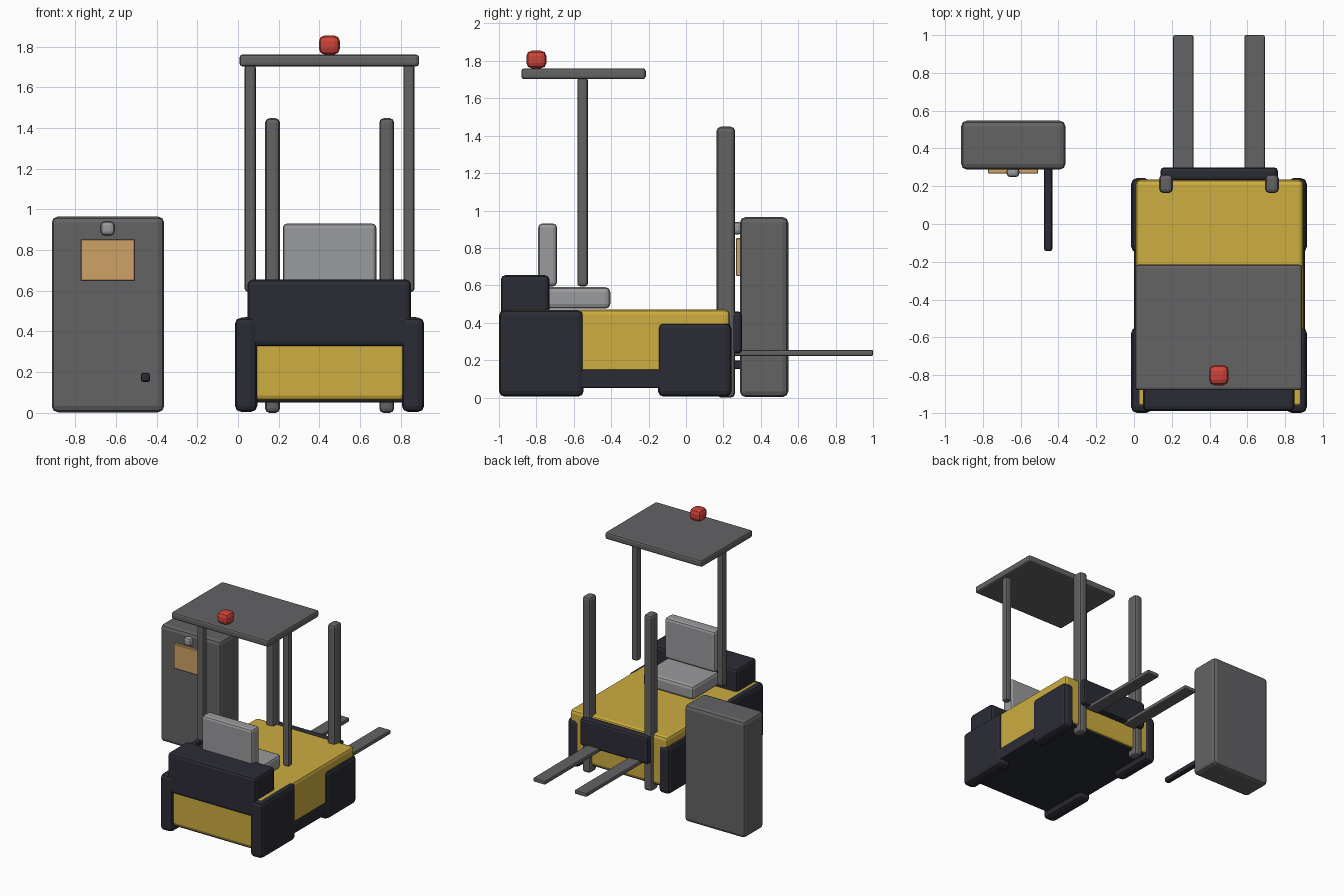
import bpy, bmesh

if "Cube" in bpy.data.objects:
    bpy.data.objects.remove(bpy.data.objects["Cube"])


def material(name, r, g, b):
    lin = [((c / 255 + 0.055) / 1.055) ** 2.4 for c in (r, g, b)]
    m = bpy.data.materials.new(name)
    m.diffuse_color = (*lin, 1)
    m.use_nodes = True
    m.node_tree.nodes["Principled BSDF"].inputs["Base Color"].default_value = m.diffuse_color
    return m


YELLOW = material("yellow paint", 205, 173, 64)
BLACK = material("blue black", 43, 44, 53)
GREY = material("dark grey", 99, 99, 101)
LIGHT = material("light grey", 154, 155, 157)
RED = material("beacon red", 206, 67, 56)
ORANGE = material("label orange", 207, 162, 103)


def box(name, mat, x, y, z, bevel=0.02, segments=2):
    """Rounded box spanning the given (min, max) ranges."""
    bm = bmesh.new()
    bmesh.ops.create_cube(bm, size=1)
    for v in bm.verts:
        v.co = [r[0] + (c + 0.5) * (r[1] - r[0]) for c, r in zip(v.co, (x, y, z))]
    if bevel:
        bmesh.ops.bevel(bm, geom=bm.edges[:], offset=bevel, offset_type='OFFSET',
                        segments=segments, profile=0.5, affect='EDGES')
    me = bpy.data.meshes.new(name)
    bm.to_mesh(me)
    bm.free()
    me.materials.append(mat)
    ob = bpy.data.objects.new(name, me)
    bpy.context.collection.objects.link(ob)
    return ob


CENTRE = 0.45  # truck centre line


def pair(name, mat, x, y, z, bevel):
    """Box and its mirror image across the truck centre line."""
    box("left_" + name, mat, x, y, z, bevel)
    box("right_" + name, mat, (2 * CENTRE - x[1], 2 * CENTRE - x[0]), y, z, bevel)


# truck body, chassis and counterweight
box("body", YELLOW, (0.008, 0.898), (-0.975, 0.235), (0.06, 0.47), 0.025)
box("chassis", BLACK, (0.0, 0.905), (-0.96, 0.22), (0.05, 0.15), 0.01)
box("counterweight", BLACK, (0.047, 0.85), (-0.99, -0.73), (0.325, 0.655), 0.025)

# wheel housings
pair("seat_end_wheel", BLACK, (-0.015, 0.095), (-1.0, -0.547), (0.005, 0.468), 0.03)
pair("fork_end_wheel", BLACK, (-0.015, 0.085), (-0.15, 0.243), (0.005, 0.4), 0.03)

# seat
box("seat_cushion", LIGHT, (0.22, 0.68), (-0.77, -0.405), (0.475, 0.59), 0.025)
box("seat_back", LIGHT, (0.22, 0.68), (-0.79, -0.69), (0.595, 0.93), 0.02)

# overhead guard and beacon
pair("guard_post", GREY, (0.033, 0.088), (-0.581, -0.525), (0.595, 1.71), 0.014)
box("guard_roof", GREY, (0.007, 0.89), (-0.88, -0.215), (1.702, 1.76), 0.015)
box("beacon", RED, (0.397, 0.501), (-0.854, -0.746), (1.76, 1.855), 0.03)

# mast, carriage and forks
pair("mast_rail", GREY, (0.133, 0.206), (0.164, 0.262), (0.0, 1.448), 0.022)
box("carriage", BLACK, (0.14, 0.762), (0.23, 0.3), (0.235, 0.46), 0.02)
pair("fork", GREY, (0.207, 0.315), (0.25, 1.0), (0.222, 0.255), 0.008)

# charger cabinet with label, knob and cable
box("charger_cabinet", GREY, (-0.915, -0.363), (0.288, 0.547), (0.003, 0.965), 0.03)
box("charger_label", ORANGE, (-0.772, -0.508), (0.267, 0.295), (0.65, 0.852), 0.003, 1)
box("charger_knob", LIGHT, (-0.675, -0.607), (0.248, 0.3), (0.872, 0.94), 0.02)
box("charger_cable", BLACK, (-0.477, -0.432), (-0.143, 0.3), (0.152, 0.197), 0.012)
